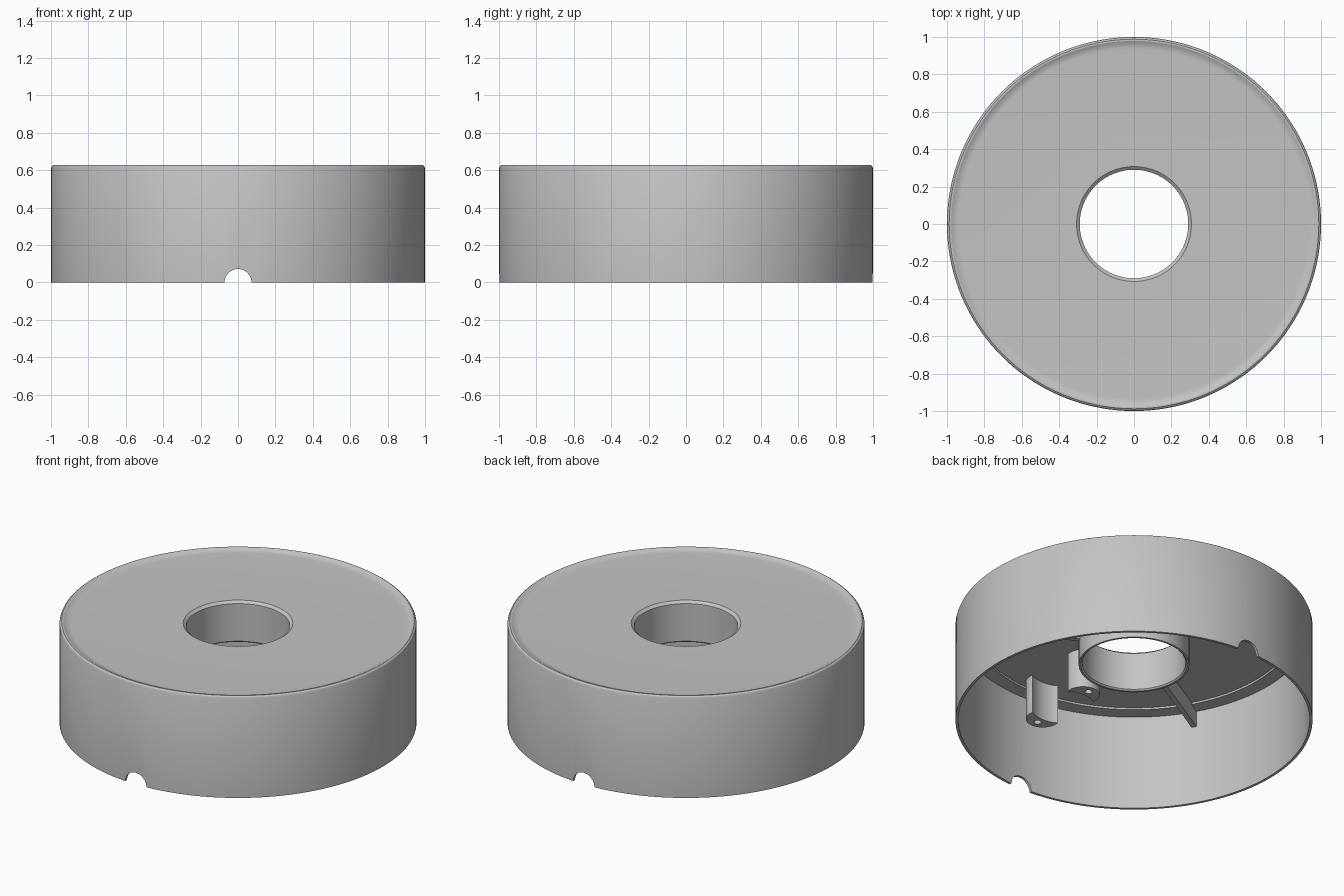
import bpy, bmesh, math
from mathutils import Matrix

old = bpy.data.objects.get("Cube")
if old:
    bpy.data.objects.remove(old, do_unlink=True)

grey = bpy.data.materials.new("light_grey")
grey.use_nodes = True
grey.diffuse_color = (0.55, 0.55, 0.55, 1)
grey.node_tree.nodes["Principled BSDF"].inputs["Base Color"].default_value = grey.diffuse_color


def make_object(name, bm):
    bmesh.ops.recalc_face_normals(bm, faces=bm.faces)
    mesh = bpy.data.meshes.new(name)
    bm.to_mesh(mesh)
    bm.free()
    mesh.materials.append(grey)
    obj = bpy.data.objects.new(name, mesh)
    bpy.context.collection.objects.link(obj)
    return obj


def lathe(name, profile, steps=144):
    bm = bmesh.new()
    verts = [bm.verts.new((r, 0, z)) for r, z in profile]
    edges = [bm.edges.new((v, verts[i - 1])) for i, v in enumerate(verts)]
    bmesh.ops.spin(bm, geom=verts + edges, cent=(0, 0, 0), axis=(0, 0, 1),
                   angle=math.tau, steps=steps, use_duplicate=False)
    bmesh.ops.remove_doubles(bm, verts=bm.verts, dist=1e-5)
    return make_object(name, bm)


def cylinder(name, y, radius, bottom, top):
    bm = bmesh.new()
    bmesh.ops.create_cone(bm, cap_ends=True, segments=48, radius1=radius, radius2=radius,
                          depth=top - bottom,
                          matrix=Matrix.Translation((0, y, (bottom + top) / 2)))
    return make_object(name, bm)


def cut(obj, cutter):
    cutter.hide_render = True
    mod = obj.modifiers.new("cut", 'BOOLEAN')
    mod.operation = 'DIFFERENCE'
    mod.solver = 'EXACT'
    mod.object = cutter
    bpy.context.view_layer.objects.active = obj
    bpy.ops.object.modifier_apply(modifier=mod.name)
    bpy.data.objects.remove(cutter, do_unlink=True)


def smooth(obj):
    bpy.ops.object.select_all(action='DESELECT')
    obj.select_set(True)
    bpy.context.view_layer.objects.active = obj
    bpy.ops.object.shade_smooth_by_angle(angle=math.radians(25))


# Heights shared by the parts
DISH, CEILING, LEDGE, TUBE_END = 0.614, 0.6, 0.588, 0.36

# Round housing: thin wall, dished top and central tube in one profile
fillet = [(0.935 + 0.044 * t, DISH + 0.013 * t * t) for t in (1, 0.75, 0.5, 0.25, 0)]
housing = lathe("housing", [
    (1, 0), (1, 0.612), (0.996, 0.621), (0.988, 0.627), *fillet,
    (0.307, DISH), (0.29, 0.6), (0.29, TUBE_END + 0.008), (0.298, TUBE_END),
    (0.31, TUBE_END), (0.31, CEILING), (0.9, CEILING), (0.9, LEDGE),
    (0.984, LEDGE), (0.984, 0)])

# Cable notches through the front and back of the wall
notch = cylinder("notch_cutter", 0, 0.072, -1.2, 1.2)
notch.data.transform(Matrix.Rotation(math.pi / 2, 4, 'X'))
cut(housing, notch)
smooth(housing)

# Pair of screw posts, hollowed by a round clearance between them
MIDDLE = -0.62
for name, side in (("inner_screw_post", 1), ("outer_screw_post", -1)):
    post = cylinder(name, MIDDLE + side * 0.175, 0.095, TUBE_END, CEILING + 0.005)
    cut(post, cylinder("clearance_cutter", MIDDLE, 0.18, 0.2, 0.8))
    cut(post, cylinder("screw_cutter", MIDDLE + side * 0.222, 0.02, 0.2, 0.52))
    smooth(post)

# Radial ribs joining the tube to the wall
for name, angle in (("back_rib", 90), ("right_rib", 210), ("left_rib", 330)):
    bm = bmesh.new()
    bmesh.ops.create_cube(bm, size=1)
    bmesh.ops.scale(bm, verts=bm.verts, vec=(0.69, 0.03, 0.115))
    bmesh.ops.translate(bm, verts=bm.verts, vec=(0.645, 0, 0.548))
    bmesh.ops.rotate(bm, verts=bm.verts, matrix=Matrix.Rotation(math.radians(angle), 3, 'Z'))
    make_object(name, bm)
